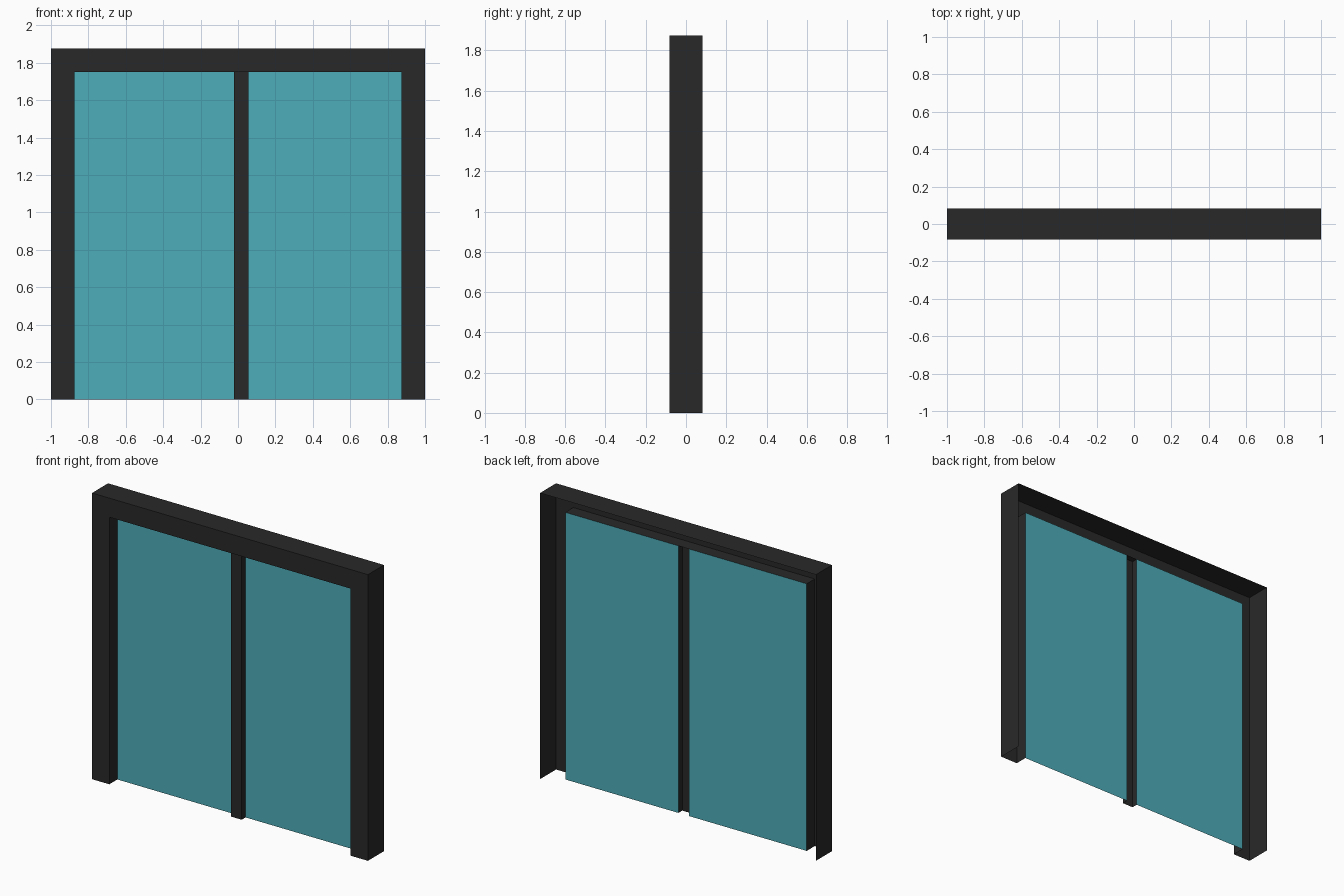
import bpy

if "Cube" in bpy.data.objects:
    bpy.data.objects.remove(bpy.data.objects["Cube"])

W, H, D = 1.0, 1.875, 0.083      # half width, height, half depth
B = 0.125                        # visible frame width
M0, M1 = -0.022, 0.055           # mullion sides
GLASS_Y = 0.0


def material(name, color):
    m = bpy.data.materials.new(name)
    m.diffuse_color = color
    m.use_nodes = True
    m.node_tree.nodes["Principled BSDF"].inputs["Base Color"].default_value = m.diffuse_color
    return m


def sheet(name, rows, mat):
    """Skin consecutive rows of points into an open surface."""
    n = len(rows[0])
    verts = [p for row in rows for p in row]
    faces = [(i * n + j, i * n + j + 1, (i + 1) * n + j + 1, (i + 1) * n + j)
             for i in range(len(rows) - 1) for j in range(n - 1)]
    mesh = bpy.data.meshes.new(name)
    mesh.from_pydata(verts, [], faces)
    mesh.materials.append(mat)
    obj = bpy.data.objects.new(name, mesh)
    bpy.context.collection.objects.link(obj)
    return obj


def upright(name, profile, top, mat):
    """Extrude an (x, y) profile from the floor to the given height."""
    return sheet(name, [[(x, y, z) for x, y in profile] for z in (0, top)], mat)


dark = material("dark_frame", (0.022, 0.022, 0.022, 1))
teal = material("teal_glass", (0.075, 0.42, 0.49, 0.75))

# Outer frame: channel open at the back, mitred round both jambs and the header
profile = [(0, D), (0, -D), (B, -D), (B, GLASS_Y)]     # (inset, y)
path = [(-1, 0), (-1, 1), (1, 1), (1, 0)]              # (side, top or floor)
sheet("outer_frame",
      [[(s * (W - d), y, (H - d) * t) for d, y in profile] for s, t in path], dark)

# Centre mullion: shallow channel in front of the glass line
upright("centre_mullion",
        [(M0, GLASS_Y), (M0, -0.04), (M1, -0.04), (M1, GLASS_Y)], H - B, dark)

# Glass panes either side of the mullion
for name, x0, x1 in (("left_pane", B - W, M0), ("right_pane", M1, W - B)):
    upright(name, [(x0, GLASS_Y), (x1, GLASS_Y)], H - B, teal)
